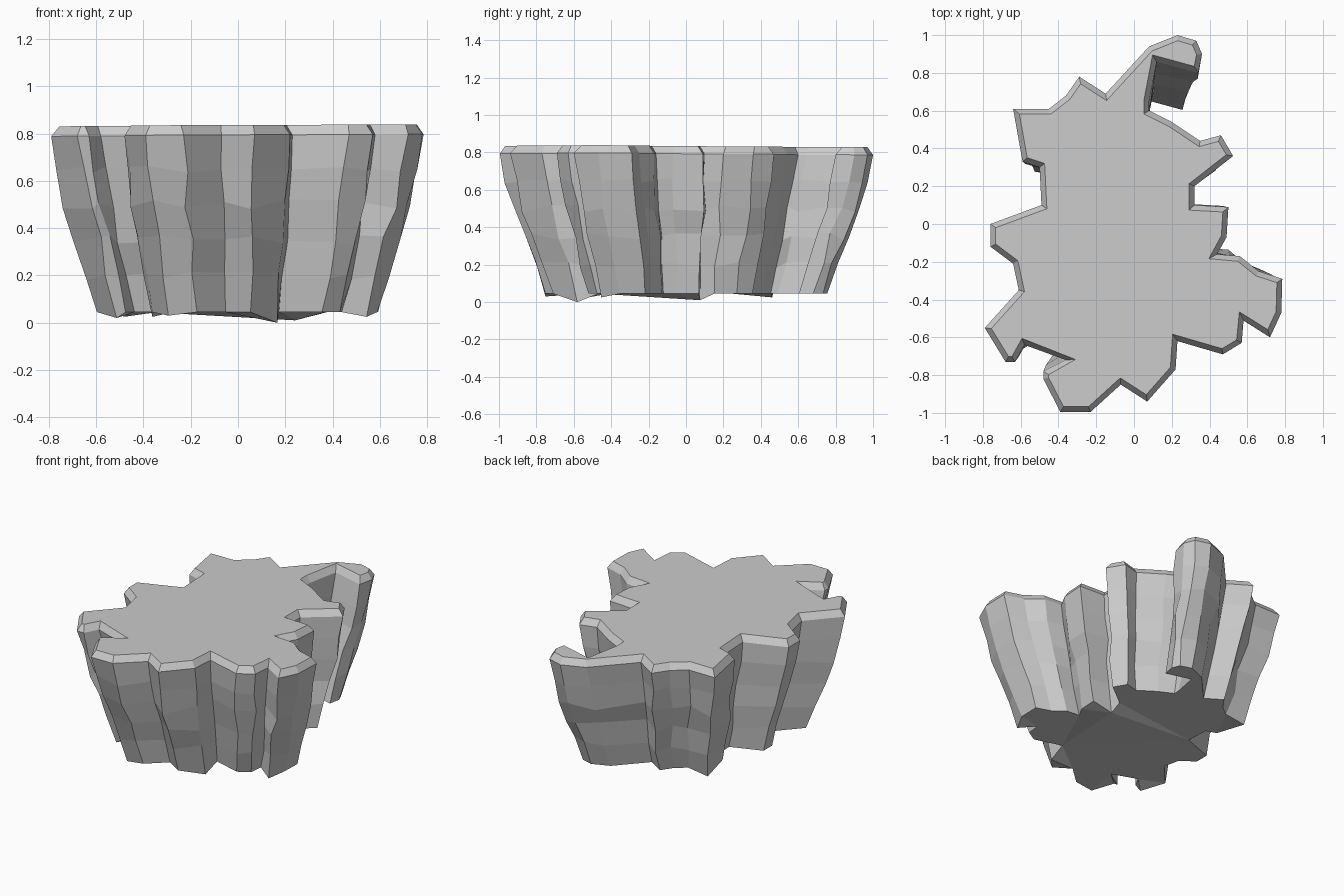
import bpy, bmesh, random
from mathutils import Vector

if "Cube" in bpy.data.objects:
    bpy.data.objects.remove(bpy.data.objects["Cube"])

random.seed(4)

# Jagged plateau rim, counter-clockwise seen from above
RIM = [(.23, 1), (.08, .94), (-.15, .69), (-.29, .78), (-.36, .68), (-.45, .61),
       (-.64, .61), (-.59, .33), (-.5, .3), (-.49, .1), (-.76, 0), (-.76, -.12),
       (-.64, -.21), (-.61, -.35), (-.79, -.55), (-.68, -.73), (-.63, -.73),
       (-.58, -.64), (-.36, -.72), (-.48, -.78), (-.48, -.82), (-.39, -.995),
       (-.23, -.995), (-.07, -.85), (.07, -.94), (.22, -.77), (.23, -.62),
       (.47, -.69), (.57, -.63), (.58, -.51), (.72, -.6), (.78, -.47), (.785, -.29),
       (.66, -.25), (.56, -.17), (.44, -.16), (.49, -.07), (.5, .09), (.32, .1),
       (.32, .2), (.525, .36), (.46, .47), (.35, .44), (.2, .54), (.08, .6),
       (.08, .65), (.12, .86), (.34, .8), (.36, .9), (.33, .97)]
# Cliff layers: height, scale, jitter
LAYERS = [(.045, .755, .0), (.2, .81, .012), (.35, .868, .014),
          (.5, .925, .014), (.65, .965, .01), (.79, 1, 0)]
# Rim points whose foot hangs below the base
DIPS = {15: .02, 19: .025, 21: .03, 25: .0, 30: .025, 38: .01, 6: .025}


def inset(points, dist):
    """Mitred inward offset of the rim."""
    out = []
    for i, p in enumerate(points):
        a = (p - points[i - 1]).normalized()
        b = (points[(i + 1) % len(points)] - p).normalized()
        na, nb = Vector((-a.y, a.x)), Vector((-b.y, b.x))
        off = (na + nb) * (dist / max(1 + na.dot(nb), .3))
        if off.length > .05:
            off = off.normalized() * .05
        out.append(p + off)
    return out


def tilt(p):
    return .006 * p.x - .005 * p.y


rim = [Vector(p) for p in RIM]
n = len(rim)
bm = bmesh.new()
rings = []

# Cliff walls narrowing towards the foot
for k, (z, s, j) in enumerate(LAYERS):
    ring = []
    for i, p in enumerate(rim):
        q = p * s + Vector((random.uniform(-j, j), random.uniform(-j, j)))
        h = z + random.uniform(-j, j) * 1.5
        if k == 0:
            h = DIPS.get(i, z)
        elif k == len(LAYERS) - 1:
            h += tilt(p)
        ring.append(bm.verts.new((q.x, q.y, h)))
    rings.append(ring)

# Chamfered top edge
rings.append([bm.verts.new((q.x, q.y, .832 + tilt(q))) for q in inset(rim, .028)])

for lo, hi in zip(rings, rings[1:]):
    for i in range(n):
        m = (i + 1) % n
        bm.faces.new((lo[i], lo[m], hi[m], hi[i]))

# Flat top and underside
caps = [bm.faces.new(rings[-1]), bm.faces.new(rings[0][::-1])]
bm.normal_update()
bmesh.ops.triangulate(bm, faces=caps)

mesh = bpy.data.meshes.new("rock_plateau")
bm.to_mesh(mesh)
bm.free()
rock = bpy.data.objects.new("rock_plateau", mesh)
bpy.context.collection.objects.link(rock)
